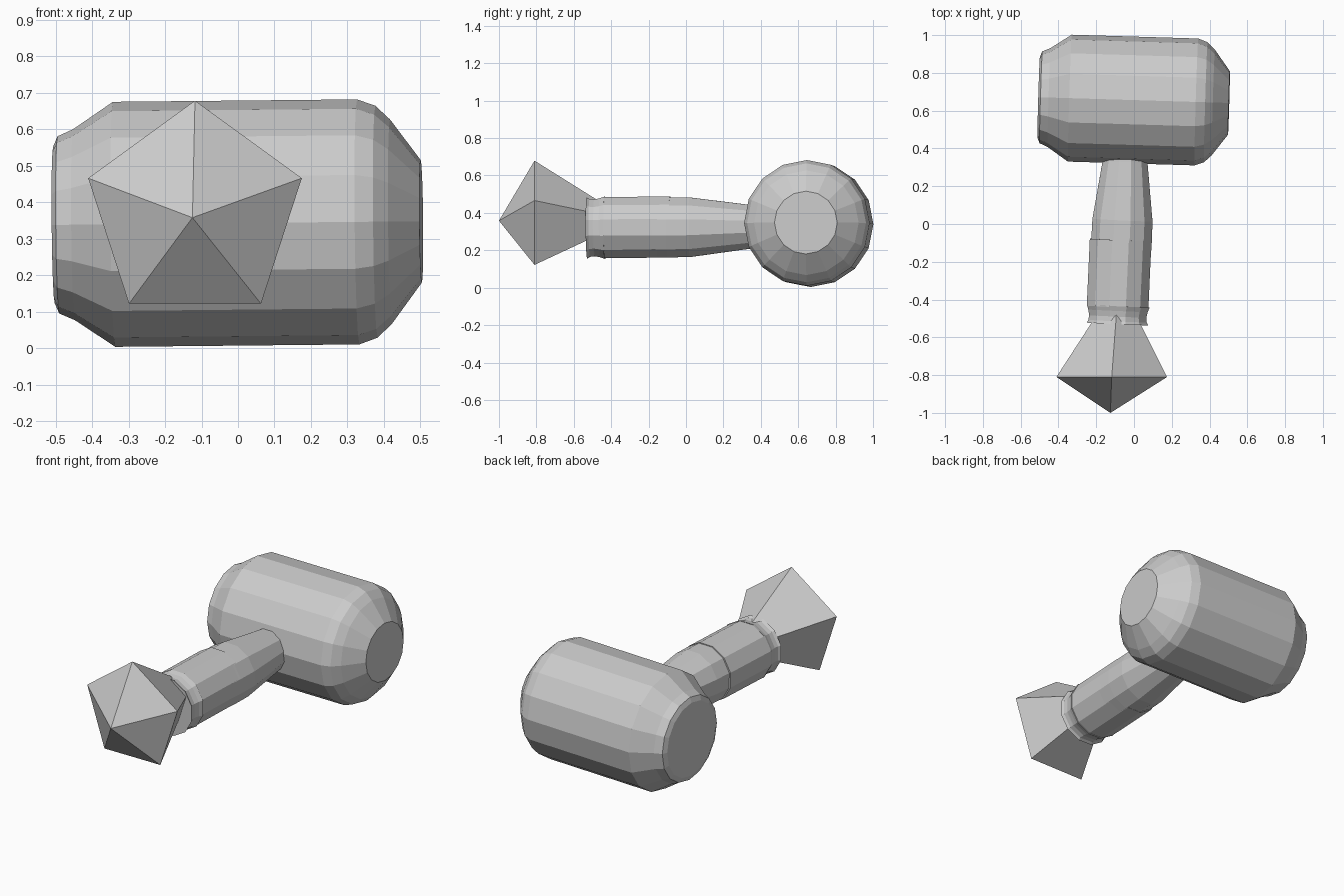
import bpy, bmesh, math
from mathutils import Vector

if "Cube" in bpy.data.objects:
    bpy.data.objects.remove(bpy.data.objects["Cube"])


def lathe(name, stations, sides, centre, direction, start=0.0):
    """Flat-shaded turned part: stations are (distance along axis, radius); radius 0 is a point."""
    bm = bmesh.new()
    d = Vector(direction).normalized()
    side = d.cross(Vector((0, 0, 1))).normalized()
    up = side.cross(d)
    rings = []
    for t, r in stations:
        c = Vector(centre) + d * t
        ring = []
        for i in range(sides):
            a = start + 2 * math.pi * i / sides
            ring.append(bm.verts.new(c + (up * math.cos(a) + side * math.sin(a)) * r))
        rings.append(ring)
    for a, b in zip(rings, rings[1:]):
        for i in range(sides):
            j = (i + 1) % sides
            bm.faces.new((a[i], a[j], b[j], b[i]))
    bm.faces.new(rings[0])
    bm.faces.new(rings[-1])
    bmesh.ops.recalc_face_normals(bm, faces=bm.faces[:])
    me = bpy.data.meshes.new(name)
    bm.to_mesh(me)
    bm.free()
    ob = bpy.data.objects.new(name, me)
    bpy.context.collection.objects.link(ob)
    return ob


# Barrel-shaped hammer head, slightly tilted, with different ends
lathe("hammer_head",
      [(-0.505, 0.215), (-0.493, 0.243), (-0.45, 0.262), (-0.34, 0.336),
       (0.33, 0.336), (0.38, 0.318), (0.42, 0.28), (0.503, 0.168)],
      16, (0, 0.656, 0.343), (1, -0.03, 0.01))

# Handle parts share one slightly slanted axis
AXIS = (0.045, 1, 0.008)
HALF = math.pi / 12
lathe("handle_shaft",
      [(-0.5, 0.155), (-0.10, 0.166), (0.02, 0.165), (0.33, 0.123), (0.48, 0.11)],
      12, (-0.062, 0, 0.323), AXIS, HALF)
lathe("handle_grip", [(-0.44, 0.169), (-0.085, 0.169)],
      12, (-0.067, 0, 0.325), AXIS, HALF)
lathe("handle_collar",
      [(-0.53, 0.169), (-0.515, 0.160), (-0.49, 0.157), (-0.46, 0.163), (-0.435, 0.172)],
      12, (-0.064, 0, 0.324), AXIS, HALF)

# Five-sided pointed pommel
bm = bmesh.new()
front = bm.verts.new((-0.125, -1.0, 0.358))
back = bm.verts.new((-0.08, -0.30, 0.36))
ring = [bm.verts.new((-0.118 + 0.308 * math.sin(a), -0.81, 0.371 + 0.308 * math.cos(a)))
        for a in (2 * math.pi * i / 5 for i in range(5))]
for i in range(5):
    j = (i + 1) % 5
    bm.faces.new((front, ring[i], ring[j]))
    bm.faces.new((back, ring[j], ring[i]))
bmesh.ops.recalc_face_normals(bm, faces=bm.faces[:])
mesh = bpy.data.meshes.new("pommel")
bm.to_mesh(mesh)
bm.free()
bpy.context.collection.objects.link(bpy.data.objects.new("pommel", mesh))
